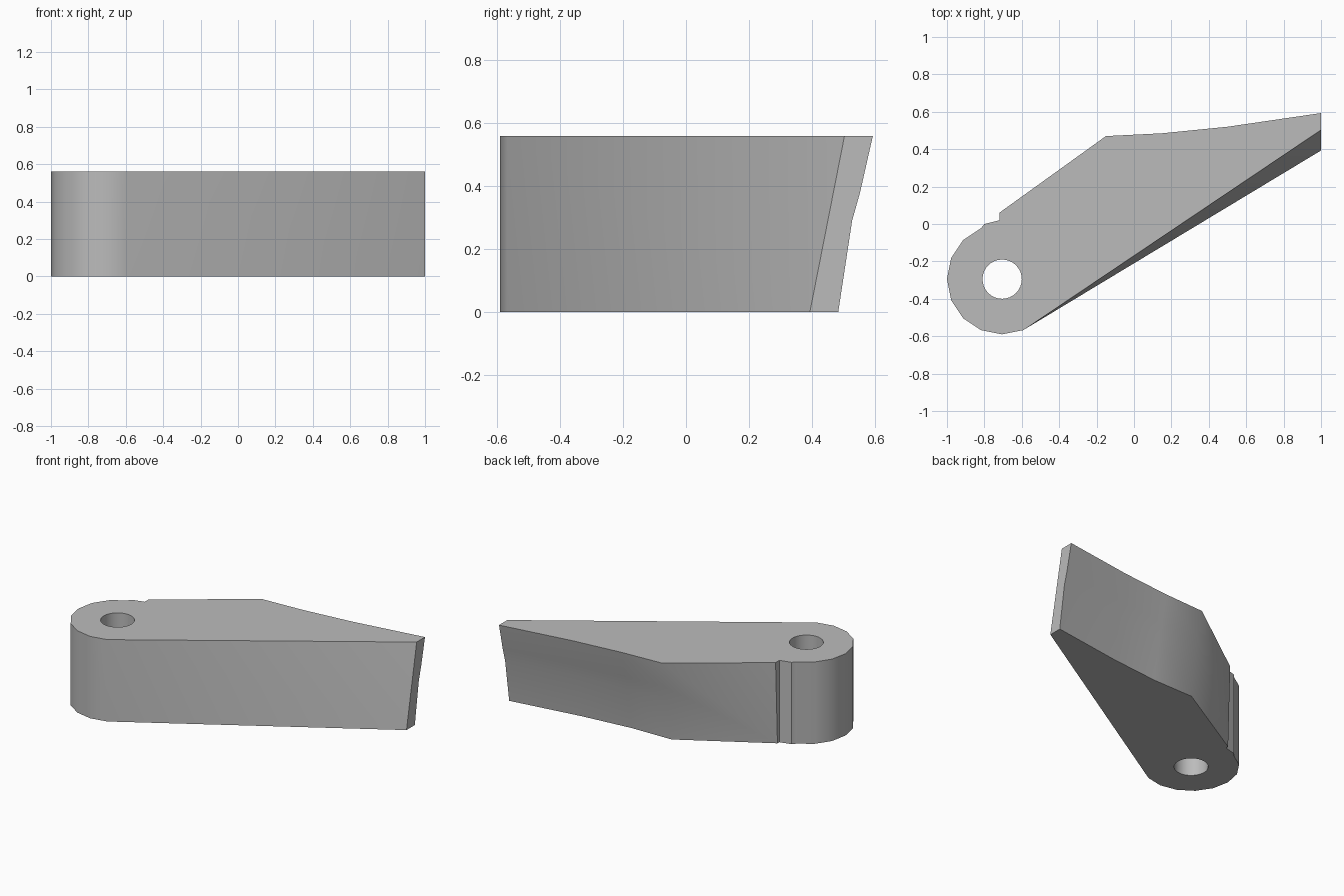
import bpy
import bmesh
import math

cube = bpy.data.objects.get("Cube")
if cube:
    bpy.data.objects.remove(cube, do_unlink=True)

HEIGHT = 0.56
HUB = (-0.705, -0.295)
LEAN = 0.11
# height and fraction of the lean for each row of the curved back
ROWS = [(0, 1), (0.29, 0.6), (0.38, 0.37), (HEIGHT, 0)]

grey = bpy.data.materials.new("plain_grey")
grey.use_nodes = True
colour = (0.5, 0.5, 0.5, 1)
grey.diffuse_color = colour
grey.node_tree.nodes["Principled BSDF"].inputs["Base Color"].default_value = colour

bm = bmesh.new()


def column(x, y, lean=0.0, rows=(ROWS[0], ROWS[-1])):
    """Stack of vertices from bottom to top, leaning forward at the base."""
    return [bm.verts.new((x, y - lean * f, z)) for z, f in rows]


# Rounded hub, clockwise from its front tangent to the small notch
hub = []
for i in range(9):
    a = math.radians(292.5 - 22.5 * i)
    hub.append(column(HUB[0] + 0.295 * math.cos(a), HUB[1] + 0.295 * math.sin(a)))
hub.append(column(-0.80, 0.0))
hub.append(column(-0.72, 0.02))
shoulder = column(-0.72, 0.06, 0.02)
hub.append(shoulder)

# Curved leaning back and the narrow tip
back = [column(x, y, lean, ROWS) for x, y, lean in
        ((-0.15, 0.47, 0.10), (0.15, 0.485, LEAN), (0.5, 0.52, LEAN), (1, 0.593, LEAN))]
tip = column(1, 0.503, LEAN)

for a, b in zip(hub, hub[1:]):
    bm.faces.new((a[0], b[0], b[1], a[1]))
for a, b in zip(back, back[1:]):
    for i in range(len(ROWS) - 1):
        bm.faces.new((a[i], b[i], b[i + 1], a[i + 1]))

# Twisted slope between the hub and the back
kink = back[0]
for low, high in zip(kink, kink[1:]):
    bm.faces.new((shoulder[0], low, high))
bm.faces.new((shoulder[0], kink[-1], shoulder[1]))

# Tip end and the twisted front wall
bm.faces.new(back[-1] + tip[::-1])
bm.faces.new((tip[0], hub[0][0], hub[0][1]))
bm.faces.new((tip[0], hub[0][1], tip[1]))

# Flat top and bottom
outline = hub + back + [tip]
bm.faces.new([c[-1] for c in outline])
bm.faces.new([c[0] for c in outline])
bmesh.ops.recalc_face_normals(bm, faces=bm.faces)

mesh = bpy.data.meshes.new("lever_arm")
bm.to_mesh(mesh)
bm.free()
mesh.materials.append(grey)
arm = bpy.data.objects.new("lever_arm", mesh)
bpy.context.collection.objects.link(arm)

# Pivot hole through the hub
bpy.ops.mesh.primitive_cylinder_add(vertices=32, radius=0.105, depth=1,
                                    location=(*HUB, HEIGHT / 2))
cutter = bpy.context.object
cutter.name = "pivot_hole_cutter"
cutter.data.materials.append(grey)
hole = arm.modifiers.new("pivot_hole", "BOOLEAN")
hole.operation = "DIFFERENCE"
hole.solver = "EXACT"
hole.object = cutter

bpy.ops.object.select_all(action="DESELECT")
arm.select_set(True)
bpy.context.view_layer.objects.active = arm
bpy.ops.object.modifier_apply(modifier=hole.name)
bpy.data.objects.remove(cutter, do_unlink=True)
bpy.ops.object.shade_smooth_by_angle(angle=math.radians(30))
